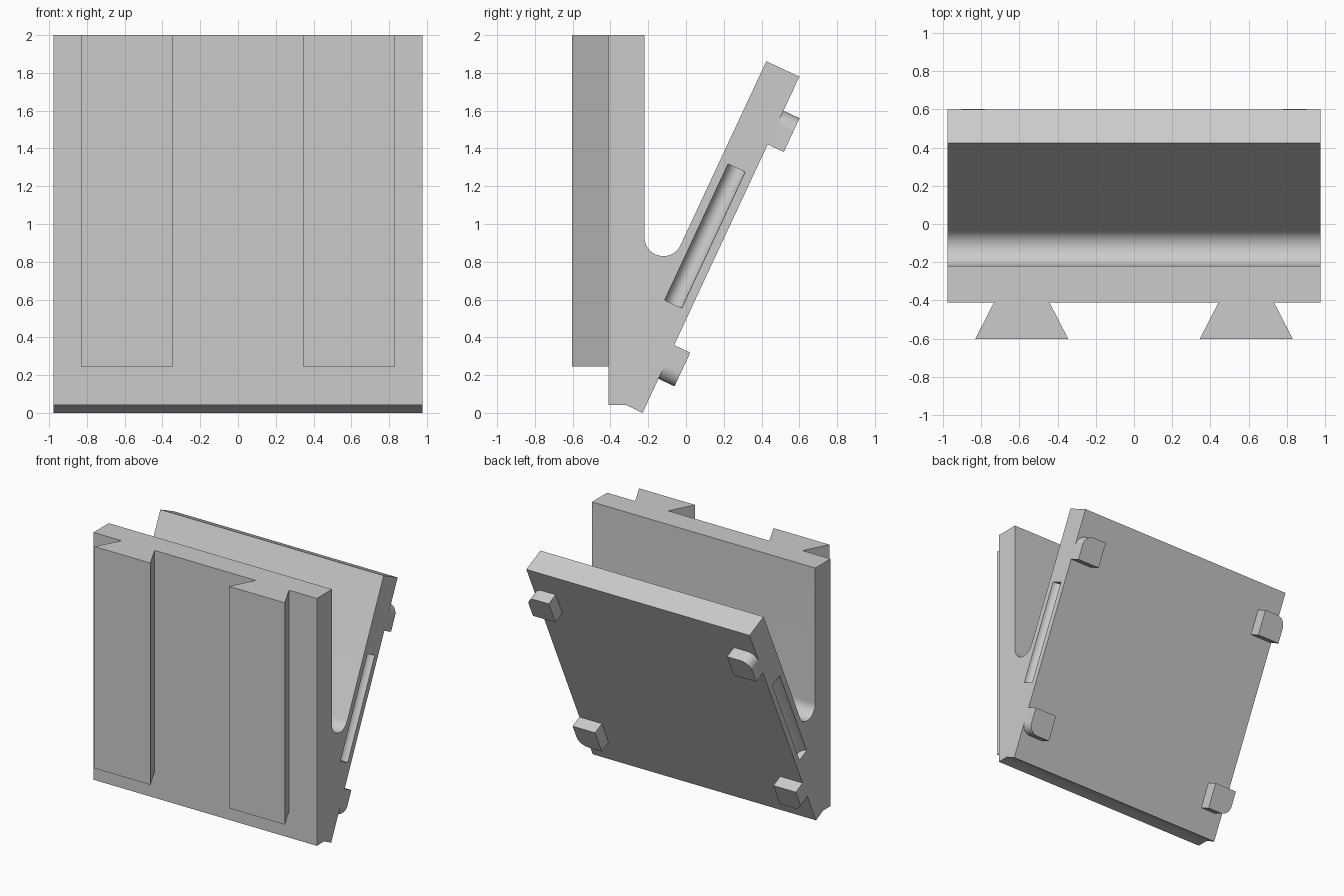
import bpy, bmesh
from math import radians, cos, sin
from mathutils import Matrix, Vector

if "Cube" in bpy.data.objects:
    bpy.data.objects.remove(bpy.data.objects["Cube"])

HALF = 0.977            # half width of the clip
TILT = radians(25)      # lean of the rear arm
ARM_LEN, ARM_THICK = 1.964, 0.193
# Arm frame: x across, y out of the rear face, z up along the arm
ARM = Matrix.Translation((0, -0.23, 0)) @ Matrix.Rotation(-TILT, 4, 'X')

grey = bpy.data.materials.new("plain grey")
grey.use_nodes = True
grey.diffuse_color = (0.6, 0.6, 0.6, 1)
grey.node_tree.nodes["Principled BSDF"].inputs["Base Color"].default_value = (0.6, 0.6, 0.6, 1)


def arc(cx, cy, r, start, end, steps):
    """Points along an arc, angles in degrees."""
    angles = [radians(start + (end - start) * i / steps) for i in range(steps + 1)]
    return [(cx + r * cos(a), cy + r * sin(a)) for a in angles]


def prism(name, points, sweep, matrix=Matrix()):
    """Extrude a closed outline of 3D points along the sweep vector."""
    bm = bmesh.new()
    face = bm.faces.new([bm.verts.new(p) for p in points])
    grown = bmesh.ops.extrude_face_region(bm, geom=[face])["geom"]
    bmesh.ops.translate(bm, vec=sweep, verts=[g for g in grown if isinstance(g, bmesh.types.BMVert)])
    bm.transform(matrix)
    bmesh.ops.recalc_face_normals(bm, faces=bm.faces)
    mesh = bpy.data.meshes.new(name)
    bm.to_mesh(mesh)
    bm.free()
    mesh.materials.append(grey)
    obj = bpy.data.objects.new(name, mesh)
    bpy.context.collection.objects.link(obj)
    return obj


def select(obj):
    bpy.ops.object.select_all(action='DESELECT')
    obj.select_set(True)
    bpy.context.view_layer.objects.active = obj


def smooth(obj):
    select(obj)
    bpy.ops.object.shade_smooth_by_angle(angle=radians(30))


# Clip body: upright front wall, rounded valley and leaning rear arm
tip_out = ARM @ Vector((0, 0, ARM_LEN))
tip_in = ARM @ Vector((0, -ARM_THICK, ARM_LEN))
outline = [(-0.41, 0.043), (-0.41, 2), (-0.22, 2)]
outline += arc(-0.12, 0.93, 0.1, 180, 335, 24)
outline += [tip_in.yz, tip_out.yz, (-0.23, 0), (-0.32, 0.043)]
body = prism("clip_body", [(-HALF, y, z) for y, z in outline], (2 * HALF, 0, 0))

# Round-bottomed grooves cut into both sides of the arm
for side in (-1, 1):
    bpy.ops.mesh.primitive_cylinder_add(vertices=48, radius=0.05, depth=0.795)
    cutter = bpy.context.object
    cutter.name = "groove_cutter"
    cutter.hide_render = True
    cutter.data.materials.append(grey)
    cutter.matrix_world = ARM @ Matrix.Translation((side * HALF, -ARM_THICK / 2, 0.988))
    select(body)
    cut = body.modifiers.new("groove", 'BOOLEAN')
    cut.operation, cut.solver, cut.object = 'DIFFERENCE', 'EXACT', cutter
    bpy.ops.object.modifier_apply(modifier=cut.name)
    bpy.data.objects.remove(cutter)
smooth(body)

# Dovetail rails on the front wall
for side, label in ((1, "left"), (-1, "right")):
    mid = side * 0.588
    rail = [(mid - 0.145, -0.41), (mid + 0.145, -0.41), (mid + 0.244, -0.603), (mid - 0.244, -0.603)]
    prism(label + "_dovetail_rail", [(x, y, 0.245) for x, y in rail], (0, 0, 1.755))

# Corner pegs on the rear face, flush with the sides, outer corner rounded
inner, low, high, r = 0.78, 1.568, 1.765, 0.08
peg = [(inner, low), (HALF, low)] + arc(HALF - r, high - r, r, 0, 90, 12) + [(inner, high)]
for side, label in ((1, "left"), (-1, "right")):
    for level in ("upper", "lower"):
        pts = [(side * x, 0, s if level == "upper" else ARM_LEN - s) for x, s in peg]
        smooth(prism(f"{level}_{label}_peg", pts, (0, 0.094, 0), ARM))
